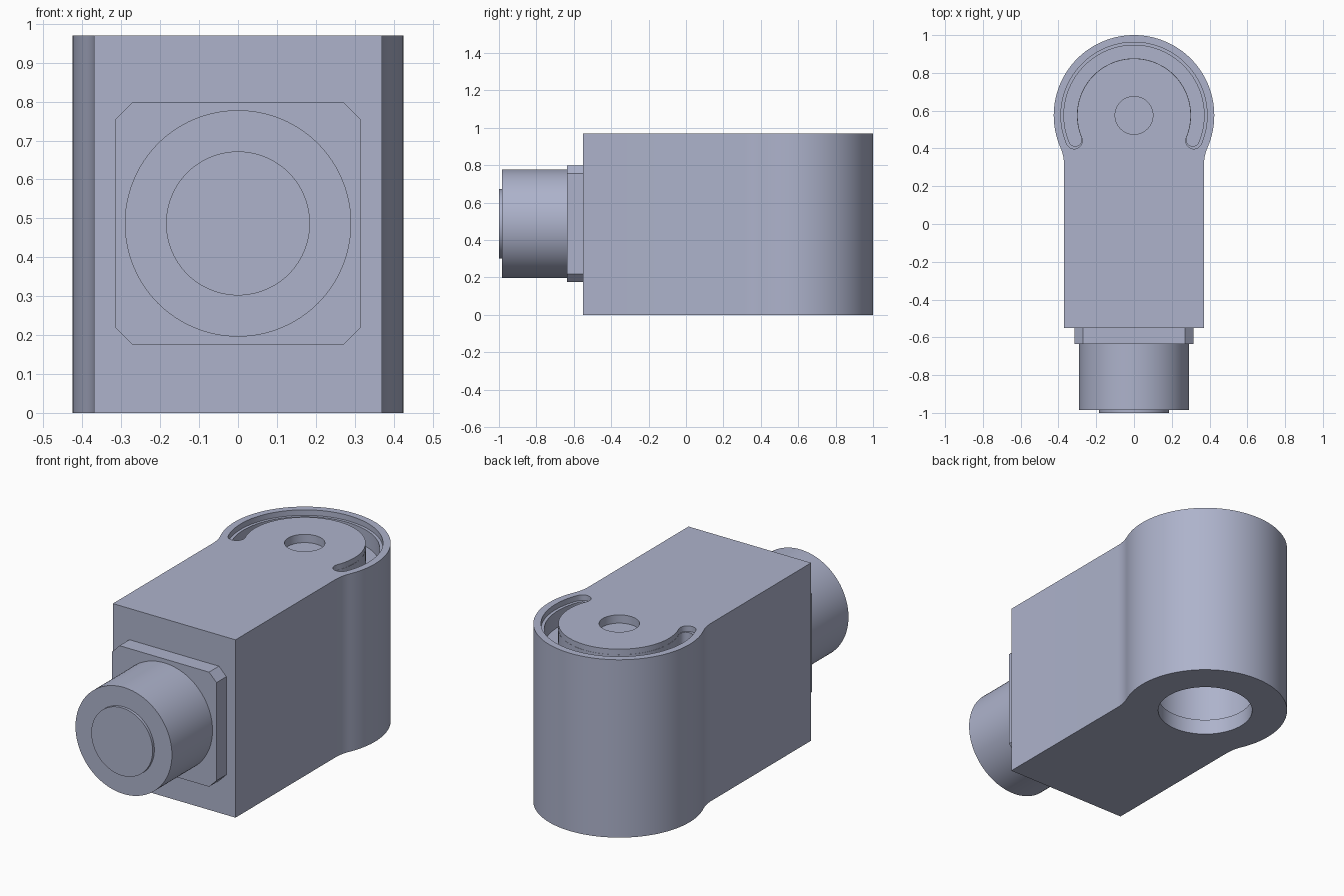
import bpy, bmesh, math
from mathutils import Matrix, Vector

cube = bpy.data.objects.get("Cube")
if cube:
    bpy.data.objects.remove(cube, do_unlink=True)

mat = bpy.data.materials.new("blue_grey")
mat.use_nodes = True
COLOUR = (0.42, 0.45, 0.60, 1)
mat.diffuse_color = COLOUR
mat.node_tree.nodes["Principled BSDF"].inputs["Base Color"].default_value = COLOUR

HEIGHT = 0.97
MID_Z = 0.487
PIVOT = Vector((0, 0.575))


def arc(centre, radius, start, end, steps):
    """Points on an arc, angles in degrees."""
    angles = [math.radians(start + (end - start) * i / steps) for i in range(steps + 1)]
    return [(centre[0] + radius * math.cos(a), centre[1] + radius * math.sin(a)) for a in angles]


def circle(centre, radius, steps=96):
    return arc(centre, radius, 0, 360, steps)[:-1]


def prism(name, outline, low, high, facing_front=False):
    """Extrude an outline along z, or along -y when facing_front is set."""
    bm = bmesh.new()
    face = bm.faces.new([bm.verts.new((x, y, low)) for x, y in outline])
    top = bmesh.ops.extrude_face_region(bm, geom=[face])["geom"]
    verts = [g for g in top if isinstance(g, bmesh.types.BMVert)]
    bmesh.ops.translate(bm, verts=verts, vec=(0, 0, high - low))
    if facing_front:
        bmesh.ops.rotate(bm, verts=bm.verts, matrix=Matrix.Rotation(math.pi / 2, 3, "X"))
    bmesh.ops.recalc_face_normals(bm, faces=bm.faces)
    mesh = bpy.data.meshes.new(name)
    bm.to_mesh(mesh)
    bm.free()
    mesh.materials.append(mat)
    obj = bpy.data.objects.new(name, mesh)
    bpy.context.collection.objects.link(obj)
    return obj


def select_only(obj):
    bpy.ops.object.select_all(action="DESELECT")
    obj.select_set(True)
    bpy.context.view_layer.objects.active = obj


def cut(target, cutter):
    cutter.hide_render = True
    mod = target.modifiers.new("cut", "BOOLEAN")
    mod.operation = "DIFFERENCE"
    mod.solver = "EXACT"
    mod.object = cutter
    select_only(target)
    bpy.ops.object.modifier_apply(modifier=mod.name)
    bpy.data.objects.remove(cutter, do_unlink=True)


def slot(inner, outer, end_angle):
    """Horseshoe outline with round ends, open towards the front."""
    mid, half = (inner + outer) / 2, (outer - inner) / 2
    a, b = end_angle, 180 - end_angle
    ends = [(PIVOT.x + mid * math.cos(math.radians(t)),
             PIVOT.y + mid * math.sin(math.radians(t))) for t in (a, b)]
    return (arc(PIVOT, outer, a, b, 72)
            + arc(ends[1], half, b, b + 180, 12)[1:]
            + arc(PIVOT, inner, b, a, 72)[1:]
            + arc(ends[0], half, a + 180, a + 360, 12)[1:-1])


# Body: straight block blended into a round end
blend = arc((0.61, 0.31), 0.24, 180, 156.5, 8)
join = math.degrees(math.atan2(blend[-1][1] - PIVOT.y, blend[-1][0]))
outline = ([(-0.37, -0.55), (0.37, -0.55)] + blend
           + arc(PIVOT, 0.425, join, 180 - join, 96)[1:-1]
           + [(-x, y) for x, y in reversed(blend)])
body = prism("body", outline, 0, HEIGHT)

# Horseshoe groove with a narrow outer ledge, and the centre recess
cut(body, prism("ledge_cutter", slot(0.301, 0.387, -23), 0.94, 1.1))
cut(body, prism("groove_cutter", slot(0.302, 0.371, -22.5), 0.85, 1.1))
cut(body, prism("recess_cutter", circle(PIVOT, 0.10, 64), 0.925, 1.1))

# Underside opening into a wider bore
cut(body, prism("bore_cutter", circle(PIVOT, 0.28), 0.085, 0.70))
cut(body, prism("opening_cutter", circle(PIVOT, 0.244), -0.1, 0.2))

# Front connector: chamfered flange, barrel and end disc
half, height, chamfer = 0.315, 0.3125, 0.045
flange = []
for sx, sz in ((1, 1), (-1, 1), (-1, -1), (1, -1)):
    corner = [(sx * half, MID_Z + sz * (height - chamfer)),
              (sx * (half - chamfer), MID_Z + sz * height)]
    flange += corner if sx * sz > 0 else corner[::-1]
parts = [
    body,
    prism("connector_flange", flange, 0.55, 0.635, True),
    prism("connector_barrel", circle((0, MID_Z), 0.291), 0.635, 0.985, True),
    prism("connector_end_disc", circle((0, MID_Z), 0.185), 0.985, 1.0, True),
]

for part in parts:
    select_only(part)
    bpy.ops.object.shade_smooth_by_angle(angle=math.radians(25))
